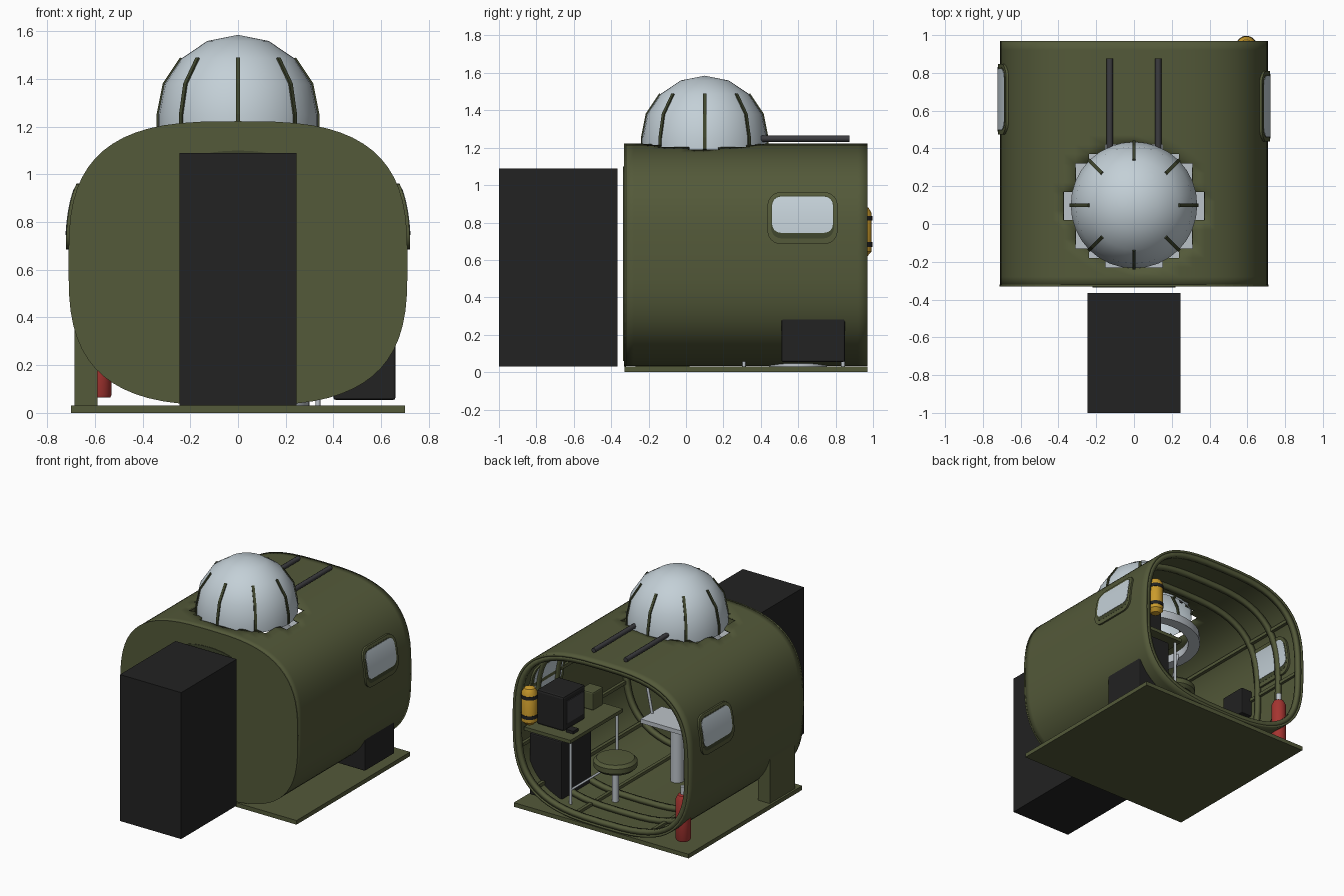
import bpy, bmesh, math
from mathutils import Vector

cube = bpy.data.objects.get("Cube")
if cube:
    bpy.data.objects.remove(cube, do_unlink=True)


def material(name, r, g, b):
    m = bpy.data.materials.new(name)
    m.use_nodes = True
    m.diffuse_color = (r, g, b, 1)
    m.node_tree.nodes["Principled BSDF"].inputs["Base Color"].default_value = (r, g, b, 1)
    return m


OLIVE = material("olive green", .087, .1, .041)
DARK_OLIVE = material("dark olive", .05, .06, .026)
BLACK = material("matte black", .016, .016, .016)
GLASS = material("pale glass", .55, .63, .68)
METAL = material("light metal", .5, .54, .58)
GUN = material("gunmetal", .045, .045, .05)
YELLOW = material("yellow", .6, .33, .025)
RED = material("red", .38, .035, .03)

# Fuselage cross-section: half width, half height, centre height, exponent
HW, HH, CZ, POWER, SEGS = .71, .595, .627, 3, 64
FRONT, BACK = -.33, .97


def finish(name, bm, mat, smooth=False):
    bmesh.ops.recalc_face_normals(bm, faces=bm.faces)
    mesh = bpy.data.meshes.new(name)
    bm.to_mesh(mesh)
    bm.free()
    mesh.materials.append(mat)
    ob = bpy.data.objects.new(name, mesh)
    bpy.context.collection.objects.link(ob)
    if smooth:
        bpy.ops.object.select_all(action='DESELECT')
        ob.select_set(True)
        bpy.context.view_layer.objects.active = ob
        bpy.ops.object.shade_smooth_by_angle(angle=math.radians(35))
    return ob


def box(name, mat, x, y, z, bevel=0):
    """Box from (low, high) ranges."""
    bm = bmesh.new()
    bmesh.ops.create_cube(bm, size=1)
    for v in bm.verts:
        v.co = Vector([lo + (c + .5) * (hi - lo) for c, (lo, hi) in zip(v.co, (x, y, z))])
    if bevel:
        bmesh.ops.bevel(bm, geom=bm.edges[:], offset=bevel, segments=2, affect='EDGES', profile=.5)
    return finish(name, bm, mat)


def lathe(name, mat, x, y, profile, steps=32, closed=False):
    """Spin (radius, height) points around a vertical axis."""
    bm = bmesh.new()
    vs = [bm.verts.new((x + r, y, z)) for r, z in profile]
    pairs = list(zip(vs, vs[1:])) + ([(vs[-1], vs[0])] if closed else [])
    edges = [bm.edges.new(p) for p in pairs]
    bmesh.ops.spin(bm, geom=vs + edges, cent=(x, y, 0), axis=(0, 0, 1),
                   angle=math.tau, steps=steps, use_duplicate=False)
    bmesh.ops.remove_doubles(bm, verts=bm.verts, dist=.0005)
    return finish(name, bm, mat, True)


def drum(name, mat, x, y, r, z0, z1):
    return lathe(name, mat, x, y, [(0, z0), (r, z0), (r, z1), (0, z1)])


def rod(name, mat, points, r):
    """Round bar along a path."""
    cu = bpy.data.curves.new(name, 'CURVE')
    cu.dimensions = '3D'
    cu.bevel_depth, cu.bevel_resolution, cu.use_fill_caps = r, 2, True
    sp = cu.splines.new('POLY')
    sp.points.add(len(points) - 1)
    for p, co in zip(sp.points, points):
        p.co = (*co, 1)
    cu.materials.append(mat)
    ob = bpy.data.objects.new(name, cu)
    bpy.context.collection.objects.link(ob)
    return ob


def section(i, y, inset=0):
    t = math.tau * i / SEGS
    c, s = math.cos(t), math.sin(t)
    e = 2 / POWER
    return Vector((math.copysign(abs(c) ** e, c) * (HW - inset), y,
                   CZ + math.copysign(abs(s) ** e, s) * (HH - inset)))


def wall_x(z):
    return HW * (1 - abs((z - CZ) / HH) ** POWER) ** (1 / POWER)


def tube(name, mat, ys, depth, skip=None, inset=0):
    """Shell along the fuselage section, thickened inwards."""
    bm = bmesh.new()
    rings = [[bm.verts.new(section(i, y, inset)) for i in range(SEGS)] for y in ys]
    for a, b in zip(rings, rings[1:]):
        for i in range(SEGS):
            j = (i + 1) % SEGS
            mid = (a[i].co + b[j].co) / 2
            if not (skip and skip(mid)):
                bm.faces.new((a[i], a[j], b[j], b[i]))
    ob = finish(name, bm, mat, True)
    mod = ob.modifiers.new("thickness", 'SOLIDIFY')
    mod.thickness, mod.offset = depth, -1
    return ob


# Fuselage shell with the stepped turret opening
DOME_Y = .1
tube("fuselage_shell", OLIVE, [FRONT + .05 * k for k in range(27)], .015,
     lambda p: p.z > 1 and math.hypot(p.x, p.y - DOME_Y) < .35)

# Ring frames and stringers inside
for k, y in enumerate((-.3, .02, .5, .72, .93)):
    if k != 1:
        tube(f"ring_frame_{k}", OLIVE, [y, y + .035], .035, inset=.012,
             skip=lambda p: p.z > 1.1 and math.hypot(p.x, p.y - DOME_Y) < .38)
for k in range(2, SEGS, 6):
    p = section(k, 0, .022)
    if not (p.z > 1.1 and abs(p.x) < .4):
        box(f"stringer_{k}", OLIVE, (p.x - .012, p.x + .012), (FRONT, BACK - .01), (p.z - .012, p.z + .012))

# Front bulkhead and arched doorway panel
bm = bmesh.new()
bm.faces.new([bm.verts.new(section(i, FRONT - .002, -.001)) for i in range(SEGS)])
wall = finish("front_bulkhead", bm, OLIVE)
wall.modifiers.new("thickness", 'SOLIDIFY').thickness = .012
bm = bmesh.new()
arch = [(.22 * math.cos(math.pi * k / 12), 1.04 + .06 * math.sin(math.pi * k / 12)) for k in range(13)]
bm.faces.new([bm.verts.new((x, FRONT - .006, z)) for x, z in [(-.22, .06), (.22, .06)] + arch])
finish("door_panel", bm, DARK_OLIVE).modifiers.new("thickness", 'SOLIDIFY').thickness = .006

# Base and front block
box("base_plate", OLIVE, (-.7, .7), (FRONT, BACK), (0, .03))
box("entry_block", BLACK, (-.245, .245), (-1, -.365), (.03, 1.09))
box("side_locker", OLIVE, (-.685, -.59), (-.27, .02), (.03, .5))
box("equipment_cabinet", BLACK, (.4, .66), (.51, .85), (.055, .5), .008)
box("wall_unit", BLACK, (-.69, -.6), (.24, .44), (.5, .7), .008)

# Turret dome, ribs, ring and guns
R, DOME_Z = .335, 1.25
arc = [(R * math.cos(math.pi * k / 16), DOME_Z + R * math.sin(math.pi * k / 16)) for k in range(0, 9, 2)]
lathe("turret_dome", GLASS, 0, DOME_Y, [(R, 1.19)] + arc)
for k in range(8):
    bm = bmesh.new()
    c, s = math.cos(math.tau * k / 8), math.sin(math.tau * k / 8)
    last = None
    for r, z in [(R, 1.19)] + arc[:3]:
        row = [bm.verts.new((c * (r + d) - s * w, DOME_Y + s * (r + d) + c * w, z + d * .6))
               for d, w in ((-.008, -.009), (.006, -.009), (.006, .009), (-.008, .009))]
        if last:
            for i in range(4):
                j = (i + 1) % 4
                bm.faces.new((last[i], last[j], row[j], row[i]))
        else:
            bm.faces.new(row)
        last = row
    bm.faces.new(last)
    finish(f"dome_rib_{k}", bm, DARK_OLIVE)
lathe("turret_ring", METAL, 0, DOME_Y, [(.31, .97), (.39, .97), (.39, 1.03), (.31, 1.03)], 40, True)
for side in (-1, 1):
    rod(f"gun_barrel_{side}", GUN, [(.128 * side, .35, 1.248), (.128 * side, .875, 1.248)], .017)
    rod(f"turret_hanger_{side}", METAL, [(.2 * side, DOME_Y, .47), (.31 * side, DOME_Y, 1)], .01)
box("turret_footrest", METAL, (-.21, .21), (-.02, .22), (.45, .48))
drum("turret_column", METAL, 0, DOME_Y, .045, .04, .45)


# Side windows that follow the curved wall
def window_panel(name, mat, side, yc, half, z0, z1, radius, inner, outer):
    bm = bmesh.new()
    last = None
    height = z1 - z0
    for k in range(17):
        z = z0 + height * (1 - math.cos(math.pi * k / 16)) / 2
        d = max(0, radius - min(z - z0, z1 - z))
        w = half - radius + math.sqrt(max(0, radius ** 2 - d ** 2))
        row = [bm.verts.new((side * (wall_x(z) + off), yc + y, z))
               for off, y in ((inner, -w), (outer, -w), (outer, w), (inner, w))]
        if last:
            for i in range(4):
                j = (i + 1) % 4
                bm.faces.new((last[i], last[j], row[j], row[i]))
        else:
            bm.faces.new(row)
        last = row
    bm.faces.new(last)
    finish(name, bm, mat, True)


for side, label, yc in ((1, "left", .623), (-1, "right", .66)):
    window_panel(label + "_window_frame", OLIVE, side, yc, .187, .685, .962, .07, -.03, .012)
    window_panel(label + "_window_trim", DARK_OLIVE, side, yc, .168, .715, .945, .055, -.031, .013)
    window_panel(label + "_window_glass", GLASS, side, yc, .162, .745, .938, .045, -.033, .015)

# Radio table
box("table_top", OLIVE, (.31, .68), (.28, .88), (.525, .55))
for k, y in enumerate((.84, .31)):
    rod(f"table_leg_{k}", METAL, [(.335, y, .03), (.335, y, .53)], .01)
rod("table_stretcher", METAL, [(.335, .84, .17), (.335, .31, .17)], .008)
box("radio_set", BLACK, (.42, .64), (.55, .8), (.55, .8), .015)
box("radio_dial_panel", GUN, (.415, .422), (.58, .77), (.6, .76))
box("signal_key", BLACK, (.35, .41), (.73, .79), (.55, .57))
box("small_case", OLIVE, (.45, .56), (.3, .42), (.55, .68), .01)

# Stool
drum("stool_base", METAL, .145, .6, .155, .03, .045)
drum("stool_post", METAL, .145, .6, .022, .04, .32)
lathe("stool_seat", OLIVE, .145, .6, [(0, .29), (.125, .29), (.145, .31), (.145, .345), (.125, .365), (0, .37)])

# Oxygen bottle with bands
BX, BY = .595, .94
lathe("oxygen_bottle", YELLOW, BX, BY, [(0, .615), (.03, .62), (.053, .645), (.053, .85), (.035, .88), (.012, .89), (0, .89)])
for k, z in enumerate((.67, .81)):
    drum(f"bottle_band_{k}", BLACK, BX, BY, .056, z, z + .025)

# Fire extinguisher
lathe("extinguisher", RED, -.58, .86, [(0, .065), (.045, .065), (.05, .075), (.05, .36), (.035, .39), (0, .4)])
drum("extinguisher_valve", METAL, -.58, .86, .018, .39, .45)
